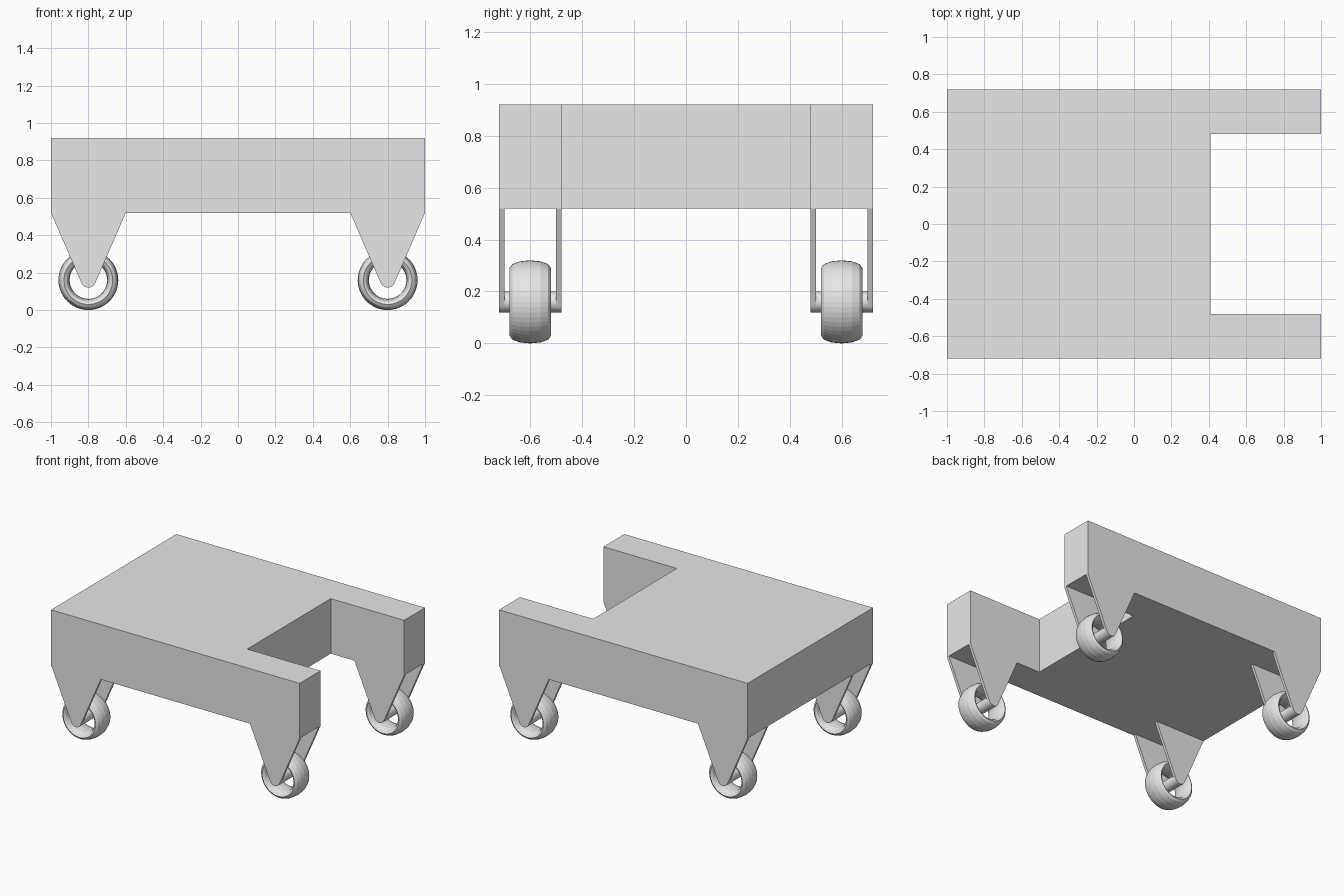
import bpy, bmesh, math

if "Cube" in bpy.data.objects:
    bpy.data.objects.remove(bpy.data.objects["Cube"])

grey = bpy.data.materials.new("light grey")
grey.diffuse_color = (0.8, 0.8, 0.8, 1)
grey.use_nodes = True
grey.node_tree.nodes["Principled BSDF"].inputs["Base Color"].default_value = grey.diffuse_color


def extrude(name, points, move, shift=(0, 0, 0)):
    """Closed solid from a flat outline swept along a vector."""
    bm = bmesh.new()
    face = bm.faces.new([bm.verts.new(p) for p in points])
    res = bmesh.ops.extrude_face_region(bm, geom=[face], use_keep_orig=True)
    verts = [v for v in res["geom"] if isinstance(v, bmesh.types.BMVert)]
    bmesh.ops.translate(bm, verts=verts, vec=move)
    bmesh.ops.recalc_face_normals(bm, faces=bm.faces)
    mesh = bpy.data.meshes.new(name)
    bm.to_mesh(mesh)
    bm.free()
    mesh.materials.append(grey)
    obj = bpy.data.objects.new(name, mesh)
    obj.location = shift
    bpy.context.collection.objects.link(obj)
    return obj


# U-shaped deck with a notch at the +x end
deck = [(-1, -0.72), (1, -0.72), (1, -0.48), (0.41, -0.48),
        (0.41, 0.48), (1, 0.48), (1, 0.72), (-1, 0.72)]
extrude("deck", [(x, y, 0.52) for x, y in deck], (0, 0, 0.4))

# Tapered fork plate outline with a rounded tip around the axle
AXLE_Z, TIP_R = 0.16, 0.04
corner = math.atan2(0.36, 0.2)
tangent = corner - math.acos(TIP_R / math.hypot(0.2, 0.36))
STEPS = 12
plate = [(-0.2, 0.52)]
for i in range(STEPS + 1):
    a = (math.pi - tangent) + (math.pi + 2 * tangent) * i / STEPS
    plate.append((TIP_R * math.cos(a), AXLE_Z + TIP_R * math.sin(a)))
plate.append((0.2, 0.52))

for sx in (-0.8, 0.8):
    for sy in (-0.6, 0.6):
        label = ("left" if sx < 0 else "right") + ("_front" if sy < 0 else "_back")
        # Two plates on either side of the wheel
        for side, y0 in (("near", -0.12), ("far", 0.10)):
            extrude(f"fork_plate_{label}_{side}",
                    [(x, y0, z) for x, z in plate], (0, 0.02, 0), (sx, sy, 0))

        # Axle between the plates
        bpy.ops.mesh.primitive_cylinder_add(
            vertices=32, radius=TIP_R, depth=0.2,
            location=(sx, sy, AXLE_Z), rotation=(math.pi / 2, 0, 0))
        axle = bpy.context.object
        axle.name = f"axle_{label}"
        axle.data.materials.append(grey)

        # Hollow wheel: ring stretched along its axis
        bpy.ops.mesh.primitive_torus_add(
            major_segments=48, minor_segments=12, major_radius=0.13,
            minor_radius=0.03, location=(sx, sy, AXLE_Z),
            rotation=(math.pi / 2, 0, 0))
        wheel = bpy.context.object
        wheel.name = f"wheel_{label}"
        wheel.scale = (1, 1, 0.08 / 0.03)
        wheel.data.materials.append(grey)
